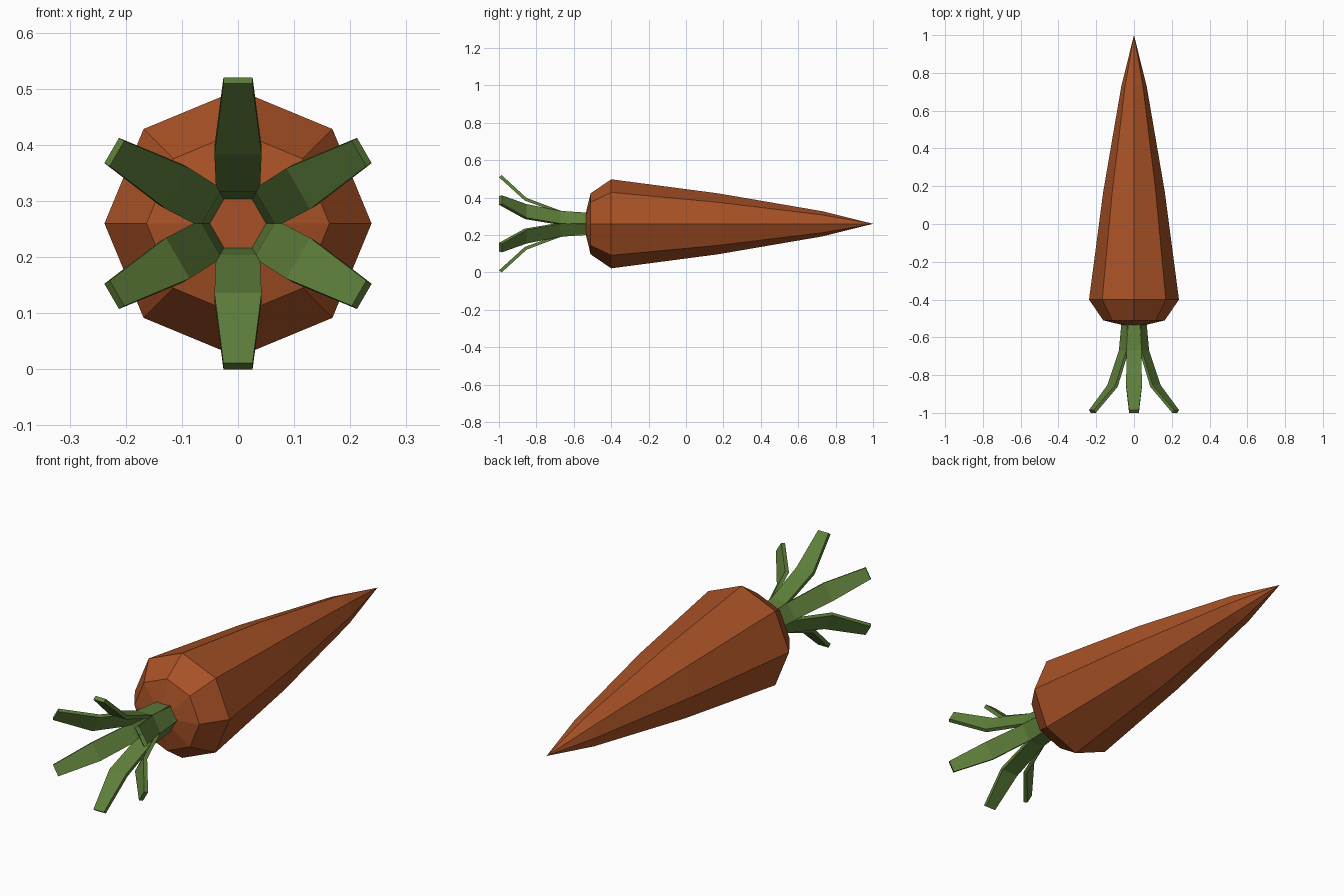
import bpy, bmesh, math
from mathutils import Vector, Matrix

if "Cube" in bpy.data.objects:
    bpy.data.objects.remove(bpy.data.objects["Cube"])

CENTRE_Z = 0.26


def material(name, rgb):
    m = bpy.data.materials.new(name)
    m.diffuse_color = (*rgb, 1)
    m.use_nodes = True
    m.node_tree.nodes["Principled BSDF"].inputs["Base Color"].default_value = m.diffuse_color
    return m


def make_object(name, bm, mat, loc):
    bmesh.ops.recalc_face_normals(bm, faces=bm.faces)
    me = bpy.data.meshes.new(name)
    bm.to_mesh(me)
    bm.free()
    me.materials.append(mat)
    ob = bpy.data.objects.new(name, me)
    ob.location = loc
    bpy.context.collection.objects.link(ob)
    return ob


def bridge(bm, a, b):
    n = len(a)
    for i in range(n):
        j = (i + 1) % n
        bm.faces.new((a[i], a[j], b[j], b[i]))


orange = material("carrot orange", (0.39, 0.083, 0.019))
green = material("leaf green", (0.115, 0.215, 0.044))

# Root: eight-sided profile lathed along y, closed by a point
bm = bmesh.new()
profile = [(-0.535, 0.06), (-0.51, 0.163), (-0.40, 0.238), (0.17, 0.163), (0.73, 0.067)]
rings = [[bm.verts.new((r * math.cos(k * math.pi / 4), y, r * math.sin(k * math.pi / 4)))
          for k in range(8)] for y, r in profile]
bm.faces.new(rings[0])
for a, b in zip(rings, rings[1:]):
    bridge(bm, a, b)
tip = bm.verts.new((0, 1.0, 0))
for i in range(8):
    bm.faces.new((rings[-1][i], rings[-1][(i + 1) % 8], tip))
make_object("carrot_root", bm, orange, (0, 0, CENTRE_Z))

# Leaf stalks: six bent tapering strips (inner y, inner r, outer y, outer r, half width)
sections = [(-0.52, 0.042, -0.52, 0.056, 0.036),
            (-0.675, 0.056, -0.67, 0.070, 0.039),
            (-0.862, 0.124, -0.852, 0.138, 0.042),
            (-1.0, 0.249, -0.985, 0.26, 0.026)]
for n in range(6):
    bm = bmesh.new()
    loops = [[bm.verts.new(c) for c in ((-w, yi, ri), (w, yi, ri), (w, yo, ro), (-w, yo, ro))]
             for yi, ri, yo, ro, w in sections]
    for a, b in zip(loops, loops[1:]):
        bridge(bm, a, b)
    bm.faces.new(loops[0])
    bm.faces.new(loops[-1])
    bm.transform(Matrix.Rotation(n * math.pi / 3, 4, 'Y'))
    make_object(f"leaf_stalk_{n + 1}", bm, green, (0, 0, CENTRE_Z))
